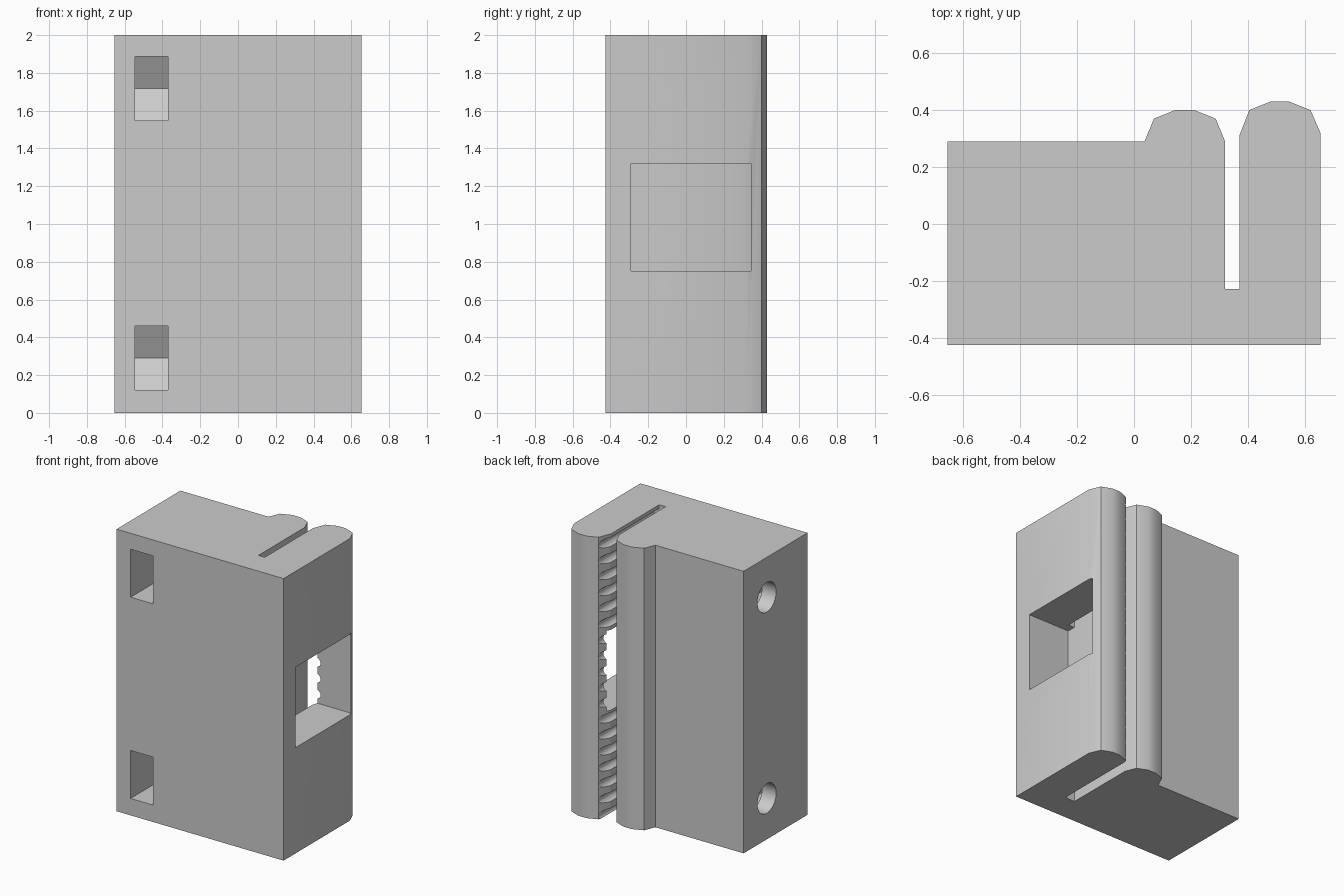
import bpy, bmesh, math
from mathutils import Matrix

if "Cube" in bpy.data.objects:
    bpy.data.objects.remove(bpy.data.objects["Cube"], do_unlink=True)

HEIGHT = 2.0
grey = bpy.data.materials.new("plain grey")
grey.use_nodes = True
grey.diffuse_color = (0.6, 0.6, 0.6, 1)
grey.node_tree.nodes["Principled BSDF"].inputs["Base Color"].default_value = (0.6, 0.6, 0.6, 1)


def make_object(name, bm):
    bmesh.ops.recalc_face_normals(bm, faces=bm.faces)
    mesh = bpy.data.meshes.new(name)
    bm.to_mesh(mesh)
    bm.free()
    mesh.materials.append(grey)
    obj = bpy.data.objects.new(name, mesh)
    bpy.context.scene.collection.objects.link(obj)
    return obj


def prism(name, outline, start, end, place):
    """Extrude a 2D outline; place(u, v, w) maps it into 3D."""
    bm = bmesh.new()
    rings = [[bm.verts.new(place(u, v, w)) for u, v in outline] for w in (start, end)]
    bm.faces.new(rings[0])
    bm.faces.new(rings[1])
    count = len(outline)
    for i in range(count):
        j = (i + 1) % count
        bm.faces.new((rings[0][i], rings[0][j], rings[1][j], rings[1][i]))
    return make_object(name, bm)


def circle(u, v, radius, sides):
    return [(u + radius * math.cos(math.tau * i / sides),
             v + radius * math.sin(math.tau * i / sides)) for i in range(sides)]


def along_x(u, v, w):
    return (w, u, v)


def along_y(u, v, w):
    return (u, w, v)


def along_z(u, v, w):
    return (u, v, w)


# Block with two rounded lips and the slot between them
profile = [
    (-0.655, -0.425), (0.655, -0.425),
    (0.655, 0.32), (0.62, 0.40), (0.545, 0.43), (0.48, 0.43), (0.405, 0.40), (0.37, 0.31),
    (0.37, -0.228), (0.32, -0.228),
    (0.32, 0.29), (0.287, 0.37), (0.212, 0.40), (0.145, 0.40), (0.07, 0.37), (0.037, 0.29),
    (-0.655, 0.29),
]
block = prism("clamp_block", profile, 0, HEIGHT, along_z)

cutters = []

# Side window through the outer jaw into the slot
window = [(-0.29, 0.75), (0.343, 0.75), (0.343, 1.32), (-0.29, 1.32)]
cutters.append(prism("window_cutter", window, 0.321, 0.8, along_x))

# Screw holes from the side and hexagonal nut pockets open to the front
HOLE_Y = 0.03
for z in (0.29, 1.717):
    cutters.append(prism("screw_hole_cutter", circle(HOLE_Y, z, 0.105, 32), -0.8, -0.2, along_x))
    hexagon = circle(HOLE_Y, z, 0.17 / math.cos(math.pi / 6), 6)
    pocket = [(-0.6 if u < HOLE_Y else u, v) for u, v in hexagon]
    cutters.append(prism("nut_pocket_cutter", pocket, -0.545, -0.37, along_x))

# Rounded belt grooves across the inner wall of the outer jaw
PITCH = 0.113
for k in range(18):
    z = HEIGHT - PITCH * (k + 0.5)
    cutters.append(prism("groove_cutter", circle(0.375, z, 0.033, 16), -0.225, 0.6, along_y))

bpy.context.view_layer.objects.active = block
for cutter in cutters:
    cutter.hide_render = True
    cut = block.modifiers.new("cut", "BOOLEAN")
    cut.operation = "DIFFERENCE"
    cut.solver = "EXACT"
    cut.object = cutter
    bpy.ops.object.modifier_apply(modifier=cut.name)
for cutter in cutters:
    bpy.data.objects.remove(cutter, do_unlink=True)

# Smooth the gentle curves, keep the corners crisp
bpy.ops.object.select_all(action="DESELECT")
block.select_set(True)
bpy.ops.object.shade_smooth_by_angle(angle=math.radians(30))
